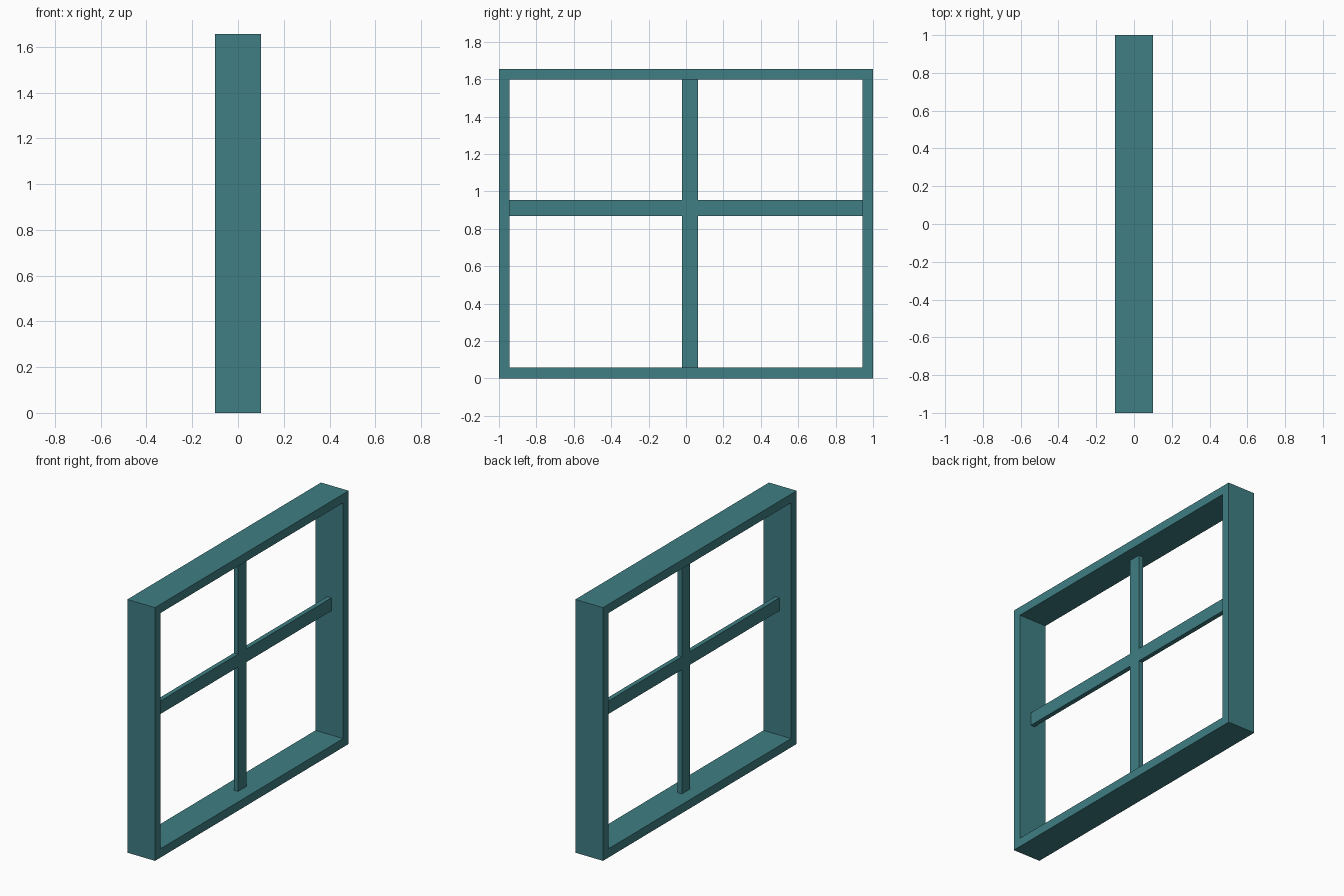
import bpy
import bmesh

if "Cube" in bpy.data.objects:
    bpy.data.objects.remove(bpy.data.objects["Cube"])

W, H, D = 1.0, 1.655, 0.1      # half width, height, half depth
T = 0.057                      # frame thickness
BAR_D = 0.015                  # half depth of glazing bars

teal = bpy.data.materials.new("teal_paint")
teal.diffuse_color = (0.05, 0.21, 0.23, 1)
teal.use_nodes = True
teal.node_tree.nodes["Principled BSDF"].inputs["Base Color"].default_value = teal.diffuse_color


def finish(name, bm):
    bmesh.ops.recalc_face_normals(bm, faces=bm.faces)
    mesh = bpy.data.meshes.new(name)
    bm.to_mesh(mesh)
    bm.free()
    mesh.materials.append(teal)
    obj = bpy.data.objects.new(name, mesh)
    bpy.context.collection.objects.link(obj)


def rectangle(y0, y1, z0, z1):
    return [(y0, z0), (y1, z0), (y1, z1), (y0, z1)]


# Outer frame: a rectangular section carried round four mitred corners
bm = bmesh.new()
outer = rectangle(-W, W, 0, H)
inner = rectangle(-W + T, W - T, T, H - T)
rings = [[bm.verts.new((x, y, z)) for y, z in loop]
         for x, loop in ((-D, outer), (D, outer), (D, inner), (-D, inner))]
for r in range(4):
    a, b = rings[r], rings[(r + 1) % 4]
    for i in range(4):
        j = (i + 1) % 4
        bm.faces.new((a[i], a[j], b[j], b[i]))
finish("window_frame", bm)

# Glazing bars: one flush cross, extruded to its depth
y0, y1, z0, z1 = -0.021, 0.064, 0.869, 0.954
L, R, B, TOP = -W + T, W - T, T, H - T
cross = [(y0, B), (y1, B), (y1, z0), (R, z0), (R, z1), (y1, z1),
         (y1, TOP), (y0, TOP), (y0, z1), (L, z1), (L, z0), (y0, z0)]
bm = bmesh.new()
face = bm.faces.new([bm.verts.new((-BAR_D, y, z)) for y, z in cross])
ext = bmesh.ops.extrude_face_region(bm, geom=[face], use_keep_orig=True)
verts = [g for g in ext["geom"] if isinstance(g, bmesh.types.BMVert)]
bmesh.ops.translate(bm, verts=verts, vec=(2 * BAR_D, 0, 0))
finish("glazing_bars", bm)
